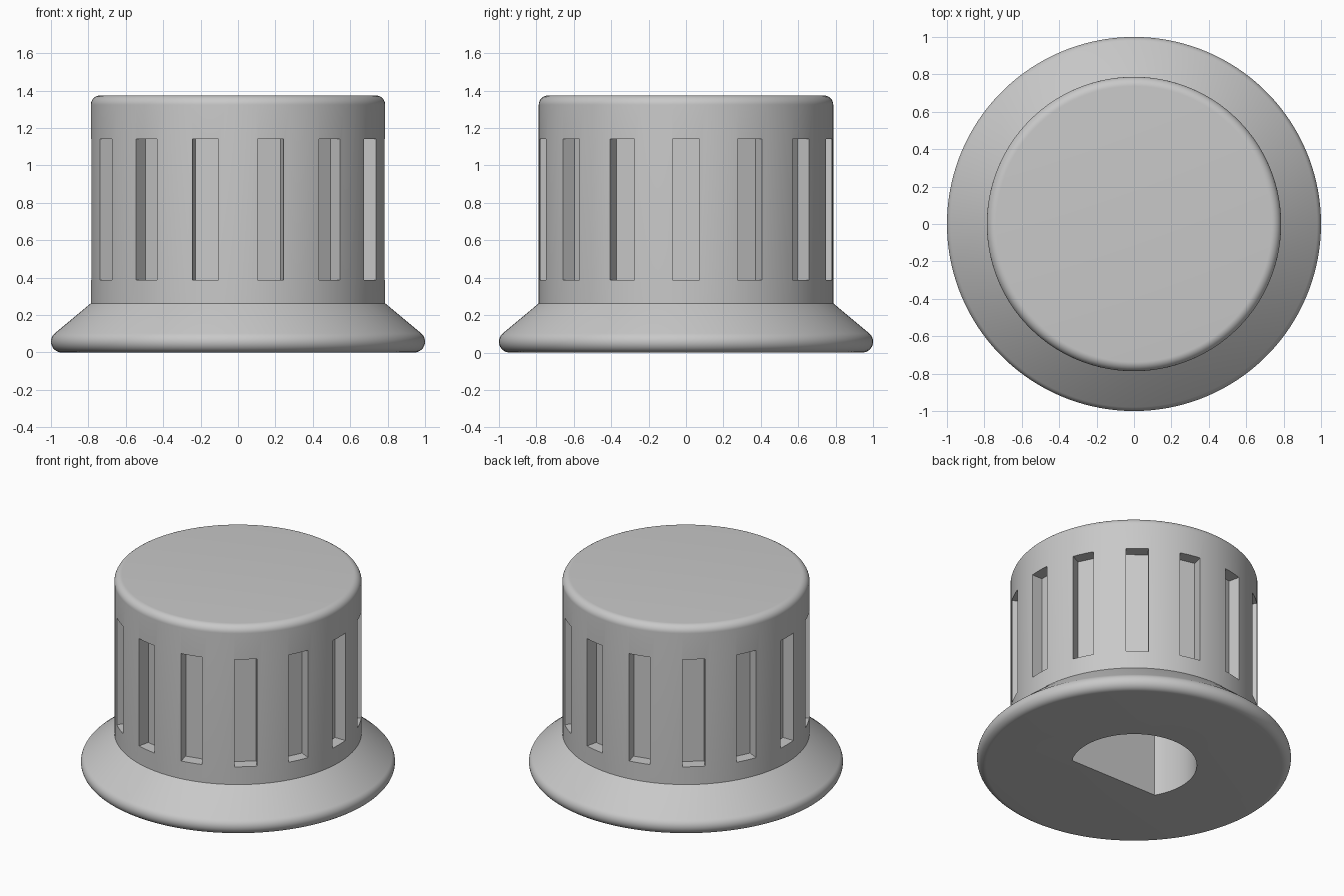
import bpy, bmesh, math
from mathutils import Matrix, Vector

if "Cube" in bpy.data.objects:
    bpy.data.objects.remove(bpy.data.objects["Cube"])

SEG = 140        # segments around the knob
SLOTS = 14       # grip slots
BODY_R, TOP = 0.787, 1.374


def arc(cx, cz, r, a0, a1, n):
    """Points (radius, z) along a fillet, angles in degrees."""
    return [(cx + r * math.cos(math.radians(a0 + (a1 - a0) * i / n)),
             cz + r * math.sin(math.radians(a0 + (a1 - a0) * i / n))) for i in range(n + 1)]


def finish(bm, name):
    bmesh.ops.recalc_face_normals(bm, faces=bm.faces)
    mesh = bpy.data.meshes.new(name)
    bm.to_mesh(mesh)
    bm.free()
    obj = bpy.data.objects.new(name, mesh)
    bpy.context.collection.objects.link(obj)
    return obj


def lathe(profile, name):
    """Closed solid of revolution with flat end caps."""
    bm = bmesh.new()
    rings = [[bm.verts.new((r * math.cos(math.tau * i / SEG), r * math.sin(math.tau * i / SEG), z))
              for i in range(SEG)] for r, z in profile]
    for a, b in zip(rings, rings[1:]):
        for i in range(SEG):
            j = (i + 1) % SEG
            bm.faces.new((a[i], a[j], b[j], b[i]))
    bm.faces.new(rings[0])
    bm.faces.new(rings[-1])
    return finish(bm, name)


# Knob: rounded flange, sloped skirt, straight body, rounded top edge
profile = arc(0.942, 0.058, 0.058, -90, 50, 14)
profile += [(BODY_R, 0.263)]
profile += arc(BODY_R - 0.05, TOP - 0.05, 0.05, 0, 90, 10)
knob = lathe(profile, "knob")

# Cutter: ring of vertical grip slots with flat floors
bm = bmesh.new()
z0, z1, r0, r1, width = 0.388, 1.142, 0.705, 0.9, 0.144
for k in range(SLOTS):
    m = (Matrix.Rotation(math.tau * k / SLOTS, 4, 'Z')
         @ Matrix.Translation(((r0 + r1) / 2, 0, (z0 + z1) / 2))
         @ Matrix.Diagonal((r1 - r0, width, z1 - z0, 1)))
    bmesh.ops.create_cube(bm, size=1, matrix=m)
slot_cutter = finish(bm, "slot_cutter")

# Cutter: D-shaped shaft hole, flat on the front side
bm = bmesh.new()
hole_r, flat_y, depth = 0.40, -0.205, 1.07
start = math.asin(flat_y / hole_r)
sweep = math.pi - 2 * start
outline = [bm.verts.new((hole_r * math.cos(start + sweep * i / 64),
                         hole_r * math.sin(start + sweep * i / 64), -0.1)) for i in range(65)]
base = bm.faces.new(outline)
up = bmesh.ops.extrude_face_region(bm, geom=[base])
bmesh.ops.translate(bm, vec=Vector((0, 0, depth + 0.1)),
                    verts=[v for v in up["geom"] if isinstance(v, bmesh.types.BMVert)])
hole_cutter = finish(bm, "hole_cutter")

# Cut the slots and the hole
bpy.context.view_layer.objects.active = knob
knob.select_set(True)
for cutter in (slot_cutter, hole_cutter):
    cutter.hide_render = True
    mod = knob.modifiers.new(cutter.name, 'BOOLEAN')
    mod.operation, mod.solver, mod.object = 'DIFFERENCE', 'EXACT', cutter
    bpy.ops.object.modifier_apply(modifier=mod.name)
    bpy.data.objects.remove(cutter)

# Shading and colour
bpy.ops.object.shade_smooth_by_angle(angle=math.radians(30))
grey = bpy.data.materials.new("light_grey")
grey.diffuse_color = (0.58, 0.58, 0.58, 1)
grey.use_nodes = True
grey.node_tree.nodes["Principled BSDF"].inputs["Base Color"].default_value = grey.diffuse_color
knob.data.materials.clear()
knob.data.materials.append(grey)
